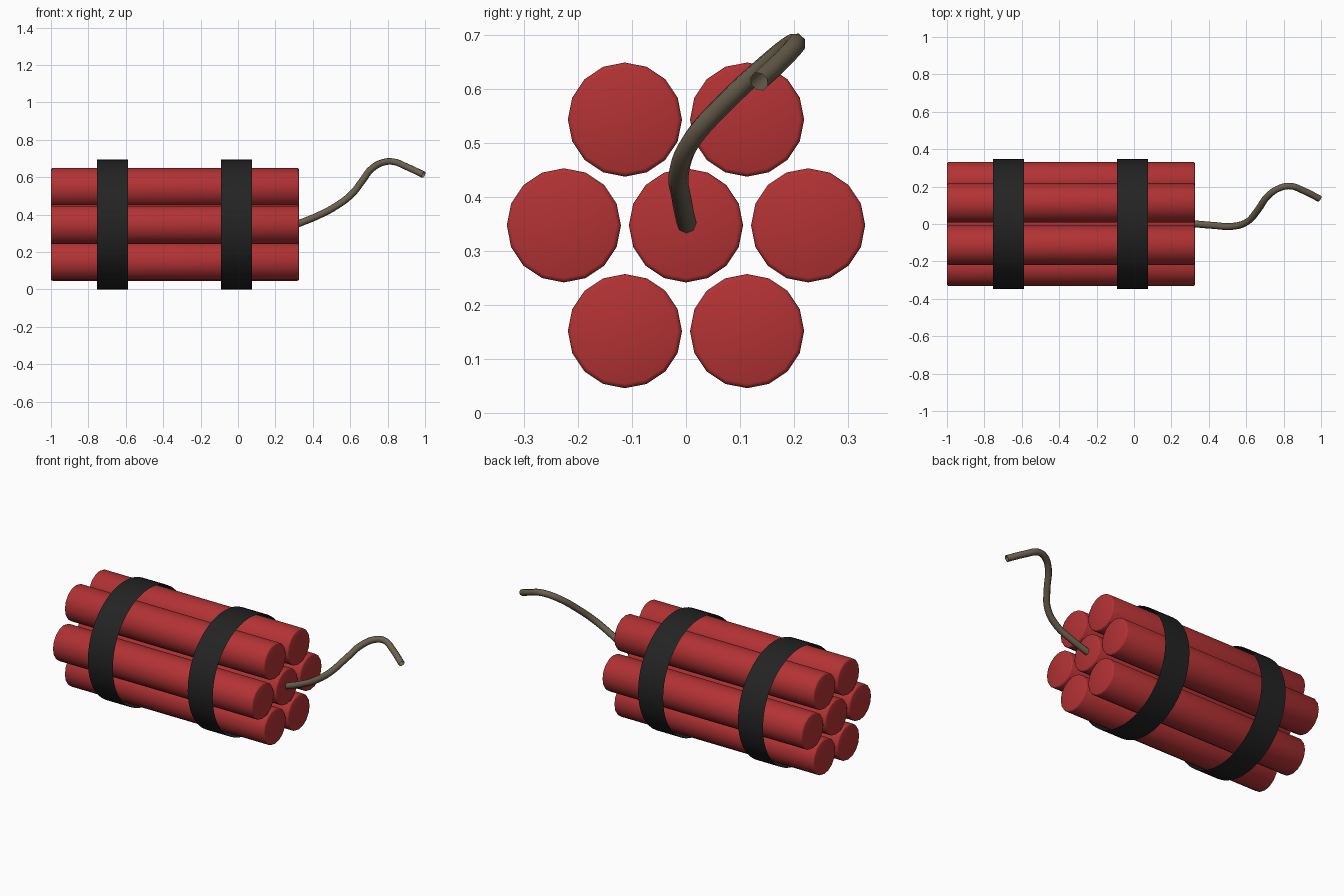
import bpy, bmesh, math
from mathutils import Matrix, Vector

cube = bpy.data.objects.get("Cube")
if cube:
    bpy.data.objects.remove(cube, do_unlink=True)

CENTRE_Z = 0.347
STICK_R = 0.1056
ALONG_X = Matrix.Rotation(math.pi / 2, 4, 'Y')


def material(name, rgb):
    mat = bpy.data.materials.new(name)
    mat.use_nodes = True
    mat.diffuse_color = (*rgb, 1)
    mat.node_tree.nodes["Principled BSDF"].inputs["Base Color"].default_value = (*rgb, 1)
    return mat


def smooth(obj, degrees):
    bpy.ops.object.select_all(action='DESELECT')
    obj.select_set(True)
    bpy.context.view_layer.objects.active = obj
    bpy.ops.object.shade_smooth_by_angle(angle=math.radians(degrees))


def tube(name, x0, x1, radius, sides, y, z, mat, capped, bevel=0):
    """Cylinder lying along x, with optional caps and rounded rims."""
    bm = bmesh.new()
    bmesh.ops.create_cone(bm, cap_ends=capped, segments=sides, radius1=radius,
                          radius2=radius, depth=x1 - x0, matrix=ALONG_X)
    if bevel:
        rims = [e for e in bm.edges if any(len(f.verts) > 4 for f in e.link_faces)]
        bmesh.ops.bevel(bm, geom=rims, offset=bevel, segments=2, profile=0.5,
                        affect='EDGES')
    mesh = bpy.data.meshes.new(name)
    bm.to_mesh(mesh)
    bm.free()
    mesh.materials.append(mat)
    obj = bpy.data.objects.new(name, mesh)
    obj.location = ((x0 + x1) / 2, y, z)
    bpy.context.collection.objects.link(obj)
    smooth(obj, 50)
    return obj


red = material("red paper", (0.45, 0.032, 0.034))
black = material("black tape", (0.017, 0.017, 0.017))
brown = material("brown cord", (0.145, 0.118, 0.075))

# Seven sticks: one in the middle, six around it
tube("centre_stick", -1, 0.326, STICK_R, 16, 0, CENTRE_Z, red, True, 0.008)
for i in range(6):
    a = i * math.pi / 3
    tube(f"outer_stick_{i + 1}", -1, 0.326, STICK_R, 16, 0.226 * math.cos(a),
         CENTRE_Z + 0.226 * math.sin(a), red, True, 0.008)

# Two thin open bands around the bundle
for name, x in (("rear_band", -0.754), ("front_band", -0.091)):
    tube(name, x, x + 0.166, 0.347, 48, 0, CENTRE_Z, black, False)

# Curling fuse, an open round cord
path = [(0.31, 0.002, 0.346), (0.43, -0.008, 0.395), (0.524, -0.013, 0.445),
        (0.604, 0.011, 0.505), (0.663, 0.076, 0.578), (0.716, 0.15, 0.646),
        (0.78, 0.193, 0.68), (0.834, 0.203, 0.682), (0.9, 0.181, 0.656),
        (0.992, 0.135, 0.613)]
curve = bpy.data.curves.new("fuse", 'CURVE')
curve.dimensions = '3D'
curve.bevel_depth = 0.0185
curve.bevel_resolution = 2
curve.resolution_u = 5
spline = curve.splines.new('BEZIER')
spline.bezier_points.add(len(path) - 1)
for point, co in zip(spline.bezier_points, path):
    point.co = Vector(co)
    point.handle_left_type = point.handle_right_type = 'AUTO'
curve.materials.append(brown)
fuse = bpy.data.objects.new("fuse", curve)
bpy.context.collection.objects.link(fuse)
bpy.ops.object.select_all(action='DESELECT')
fuse.select_set(True)
bpy.context.view_layer.objects.active = fuse
bpy.ops.object.convert(target='MESH')
smooth(bpy.context.view_layer.objects.active, 60)
